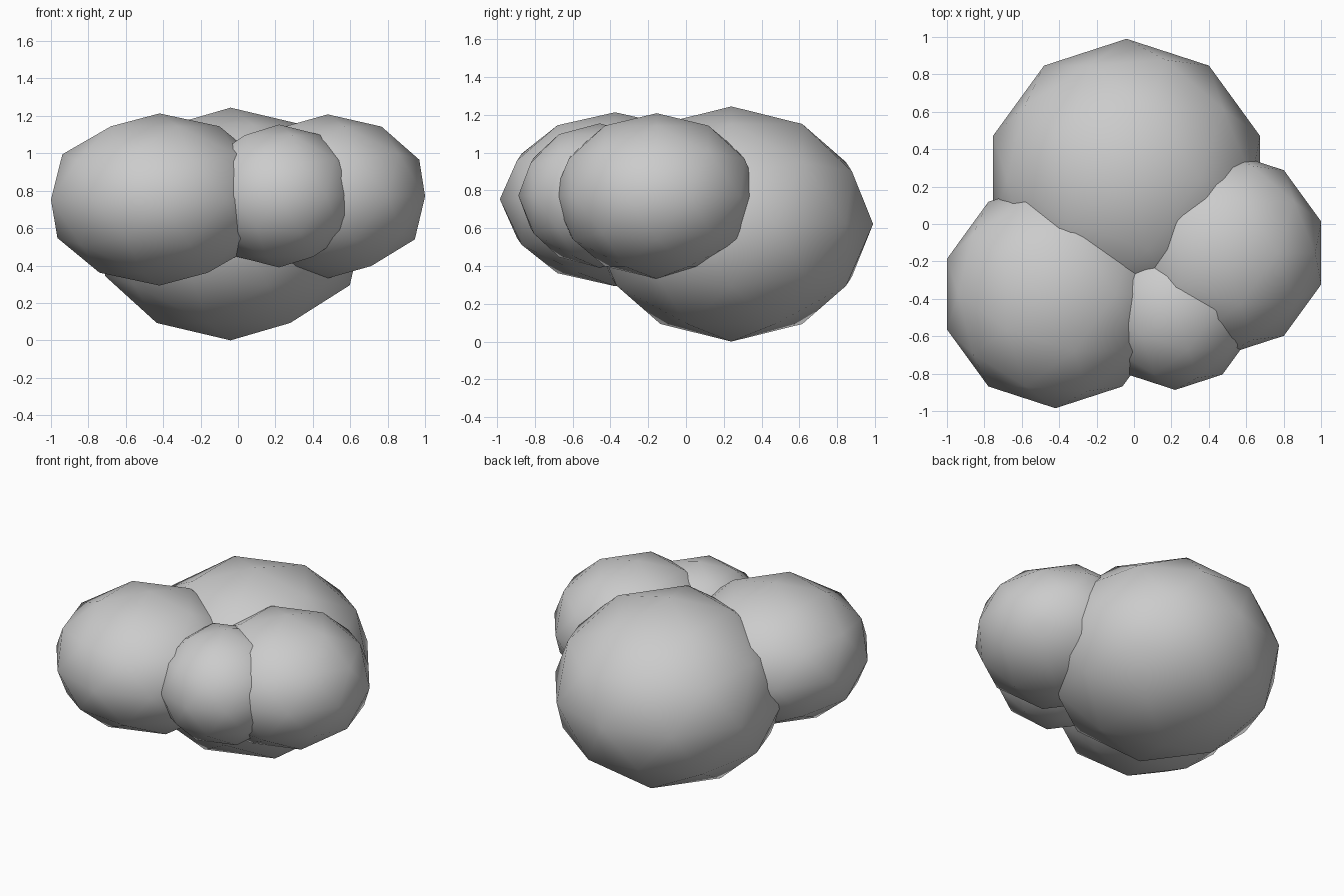
import bpy

if "Cube" in bpy.data.objects:
    bpy.data.objects.remove(bpy.data.objects["Cube"])

# name, centre, horizontal radius, vertical radius
lobes = [
    ("back_lobe", (-0.04, 0.24, 0.622), 0.75, 0.622),
    ("left_lobe", (-0.42, -0.375, 0.753), 0.61, 0.46),
    ("right_lobe", (0.48, -0.155, 0.77), 0.547, 0.438),
    ("front_lobe", (0.22, -0.457, 0.772), 0.43, 0.382),
]


# flattened, smooth-shaded 80-sided ball
def add_lobe(name, centre, radius, height):
    bpy.ops.mesh.primitive_ico_sphere_add(subdivisions=2, radius=1, location=centre)
    ob = bpy.context.object
    ob.name = name
    ob.scale = (radius, radius, height)
    bpy.ops.object.transform_apply(location=False, rotation=False, scale=True)
    bpy.ops.object.shade_smooth()


for lobe in lobes:
    add_lobe(*lobe)
